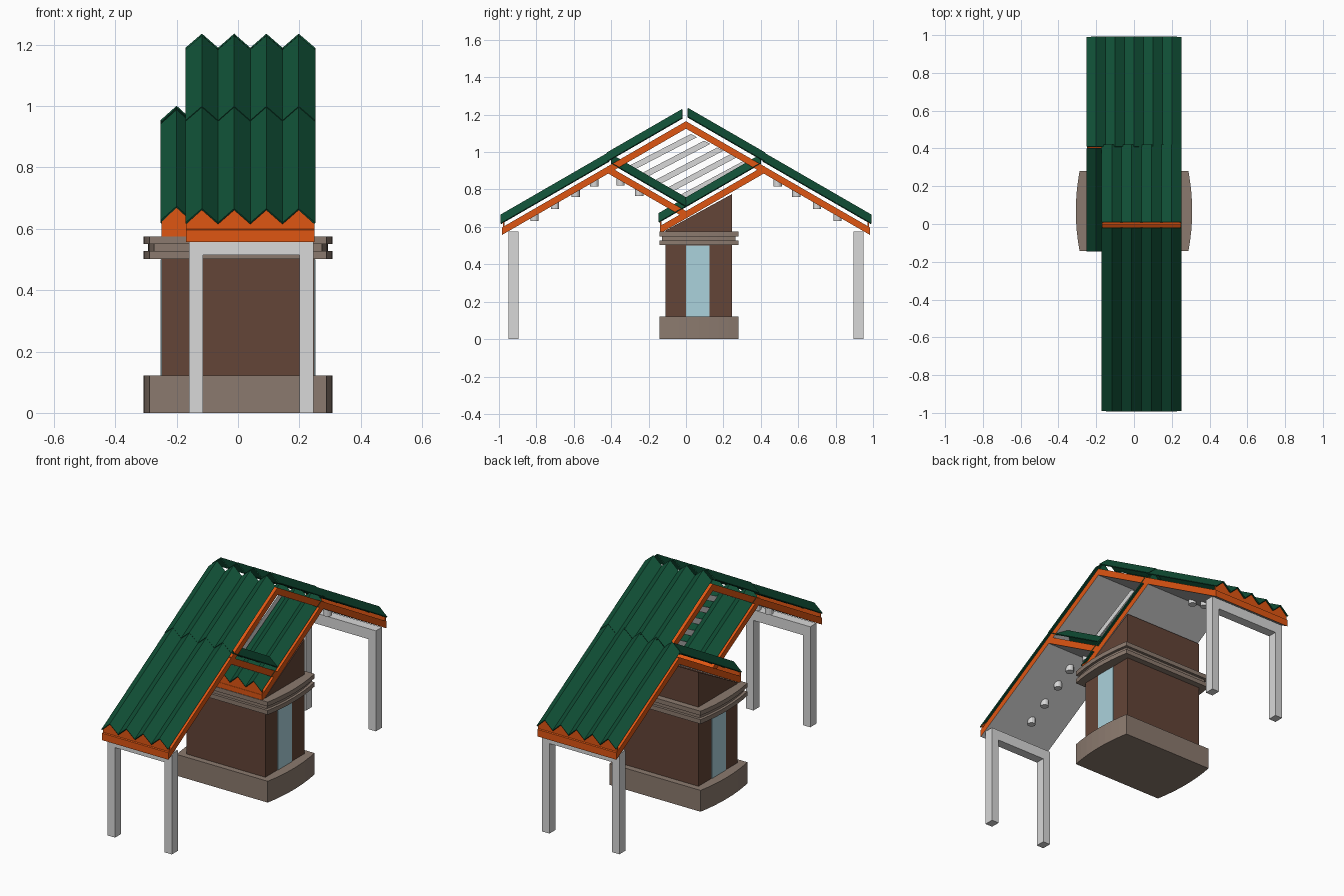
import bpy, bmesh, math
from mathutils import Vector

if "Cube" in bpy.data.objects:
    bpy.data.objects.remove(bpy.data.objects["Cube"])

S = math.tan(math.radians(30))      # roof pitch
T = 0.04                            # deck depth


def material(name, rgb):
    m = bpy.data.materials.new(name)
    m.diffuse_color = (*rgb, 1)
    m.use_nodes = True
    m.node_tree.nodes["Principled BSDF"].inputs["Base Color"].default_value = m.diffuse_color
    return m


GREEN = material("green sheet", (0.0056, 0.084, 0.039))
ORANGE = material("orange edge", (0.74, 0.092, 0.006))
GREY = material("light grey", (0.69, 0.69, 0.69))
BROWN = material("brown wall", (0.125, 0.058, 0.038))
STONE = material("taupe stone", (0.26, 0.195, 0.157))
GLASS = material("pale blue glass", (0.41, 0.645, 0.716))


def make(name, verts, faces, mats, thick=0, under=False):
    me = bpy.data.meshes.new(name)
    me.from_pydata(verts, [], faces)
    bm = bmesh.new()
    bm.from_mesh(me)
    bmesh.ops.recalc_face_normals(bm, faces=bm.faces)
    if under:                       # second material on the underside
        for f in bm.faces:
            f.material_index = 1 if f.normal.z < -0.7 else 0
    bm.to_mesh(me)
    bm.free()
    for m in mats:
        me.materials.append(m)
    ob = bpy.data.objects.new(name, me)
    bpy.context.collection.objects.link(ob)
    if thick:
        mod = ob.modifiers.new("thickness", 'SOLIDIFY')
        mod.thickness = thick
        mod.offset = 0
    return ob


def extrude(name, pts, axis, a, b, mats, under=False):
    """Extrude a 2D outline along x (outline in yz) or z (outline in xy)."""
    def place(p, d):
        return (d, p[0], p[1]) if axis == 'x' else (p[0], p[1], d)
    n = len(pts)
    verts = [place(p, a) for p in pts] + [place(p, b) for p in pts]
    faces = [list(range(n)), list(range(n, 2 * n))]
    faces += [[i, (i + 1) % n, n + (i + 1) % n, n + i] for i in range(n)]
    return make(name, verts, faces, mats, under=under)


def box(name, x0, x1, y0, y1, z0, z1, mat):
    return extrude(name, [(x0, y0), (x1, y0), (x1, y1), (x0, y1)], 'z', z0, z1, [mat])


def deck(name, c, s, y0, y1, x0, x1):
    """Sloping board with orange edges and a grey soffit; top at z = c + s*y."""
    pts = [(y0, c + s * y0), (y1, c + s * y1), (y1, c + s * y1 - T), (y0, c + s * y0 - T)]
    extrude(name, pts, 'x', x0, x1, [ORANGE, GREY], under=True)


def zigzag(x0, x1, n):
    return [(x0 + (x1 - x0) * i / (2 * n), 0.046 * (i % 2)) for i in range(2 * n + 1)]


def sheet(name, c, s, y0, y1, x0, x1, n):
    """Corrugated sheet lying just above a deck."""
    zz = zigzag(x0, x1, n)
    verts = [(x, y, c + 0.024 + s * y + h) for y in (y0, y1) for x, h in zz]
    k = len(zz)
    make(name, verts, [[i, i + 1, k + i + 1, k + i] for i in range(k - 1)], [GREEN], 0.006)


def closure(name, c, s, y, x0, x1, n):
    """Toothed orange plate closing the corrugations at an eave."""
    z = c + s * y
    verts = [(x, y, z + 0.022 + h) for x, h in zigzag(x0, x1, n)]
    verts += [(x1, y, z - 0.01), (x0, y, z - 0.01)]
    make(name, verts, [list(range(len(verts)))], [ORANGE], 0.008)


# Outer gable roof: narrow front slope, back slope that widens at its lower part
L, R, W, TOP = -0.17, 0.25, -0.25, 1.165
deck("front_deck", TOP, S, -0.985, 0, L, R)
deck("back_upper_deck", TOP, -S, 0, 0.42, L, R)
deck("back_lower_deck", TOP, -S, 0.42, 0.985, W, R)
sheet("front_lower_sheet", TOP, S, -0.99, -0.41, L, R, 4)
sheet("front_upper_sheet", TOP + 0.004, S, -0.42, -0.02, L, R, 4)
sheet("back_lower_sheet", TOP, -S, 0.41, 0.99, W, R, 5)
sheet("back_upper_sheet", TOP + 0.004, -S, 0.01, 0.42, L, R, 4)
closure("front_closure", TOP, S, -0.975, L, R, 4)
closure("back_closure", TOP, -S, 0.975, W, R, 5)

# Inner valley roof that closes the lower half of the diamond opening
LOW = 0.685
deck("inner_long_deck", LOW, S, -0.14, 0.42, W, R)
deck("inner_short_deck", LOW, -S, -0.42, 0, L, R)
sheet("inner_long_sheet", LOW, S, -0.145, 0.40, W, R, 5)
sheet("inner_short_sheet", LOW, -S, -0.40, 0.0, L, R, 4)
closure("inner_closure", LOW, S, -0.135, W, R, 5)

# Slats filling the middle of the diamond
bot, lef, rig, top = (Vector(p) for p in ((0, 0.72), (-0.37, 0.92), (0.37, 0.92), (0, 1.11)))
for i in range(5):
    t0, t1 = 0.08 + i * 0.19, 0.17 + i * 0.19
    quad = [bot.lerp(lef, t0), rig.lerp(top, t0), rig.lerp(top, t1), bot.lerp(lef, t1)]
    extrude(f"slat_{i + 1}", [tuple(q) for q in quad], 'x', 0.036, 0.044, [GREY])


# Round lamps under the roof decks
def lamp(name, x, y, z):
    pts = [(x + 0.022 * math.cos(a * math.pi / 6), y + 0.022 * math.sin(a * math.pi / 6))
           for a in range(12)]
    extrude(name, pts, 'z', z - 0.025, z + 0.015, [GREY])


for i, y in enumerate((0.49, 0.59, 0.70, 0.81)):
    lamp(f"front_lamp_{i + 1}", 0.04, -y, TOP - T - S * y)
    lamp(f"back_lamp_{i + 1}", 0.0, y, TOP - T - S * y)
for i, y in enumerate((-0.35, -0.25)):
    lamp(f"inner_lamp_{i + 1}", 0.04, y, LOW - T - S * y)

# Portal frames carrying the two eaves
for side, y, x0 in (("front", -0.922, -0.16), ("back", 0.922, -0.243)):
    y0, y1 = y - 0.027, y + 0.027
    box(side + "_left_post", x0, x0 + 0.046, y0, y1, 0, 0.575, GREY)
    box(side + "_right_post", 0.2, 0.246, y0, y1, 0, 0.575, GREY)
    box(side + "_beam", x0 + 0.046, 0.2, y0, y1, 0.515, 0.575, GREY)

# Room with a sloping top, and a tall window on each side
extrude("room_walls", [(-0.11, 0.1), (0.245, 0.1), (0.245, 0.775), (-0.11, 0.58)],
        'x', -0.25, 0.25, [BROWN])
for side, x in (("left", -0.25), ("right", 0.25)):
    box(side + "_window", x - 0.003, x + 0.003, 0.0, 0.125, 0.12, 0.5, GLASS)


# Plinth and layered cornice with bowed ends
def bowed(name, inset, z0, z1):
    y0, y1 = -0.143 + inset, 0.28 - inset
    pts = []
    for sgn in (1, -1):
        for i in range(9):
            u = sgn * (i / 4 - 1)
            x = 0.288 + 0.02 * (1 - u * u) - inset
            pts.append((sgn * x, (y0 + y1) / 2 + u * (y1 - y0) / 2))
    extrude(name, pts, 'z', z0, z1, [STONE])


bowed("plinth", 0, 0, 0.122)
bowed("cornice_lower", 0, 0.502, 0.527)
bowed("cornice_middle", 0.015, 0.527, 0.55)
bowed("cornice_upper", 0, 0.55, 0.575)
